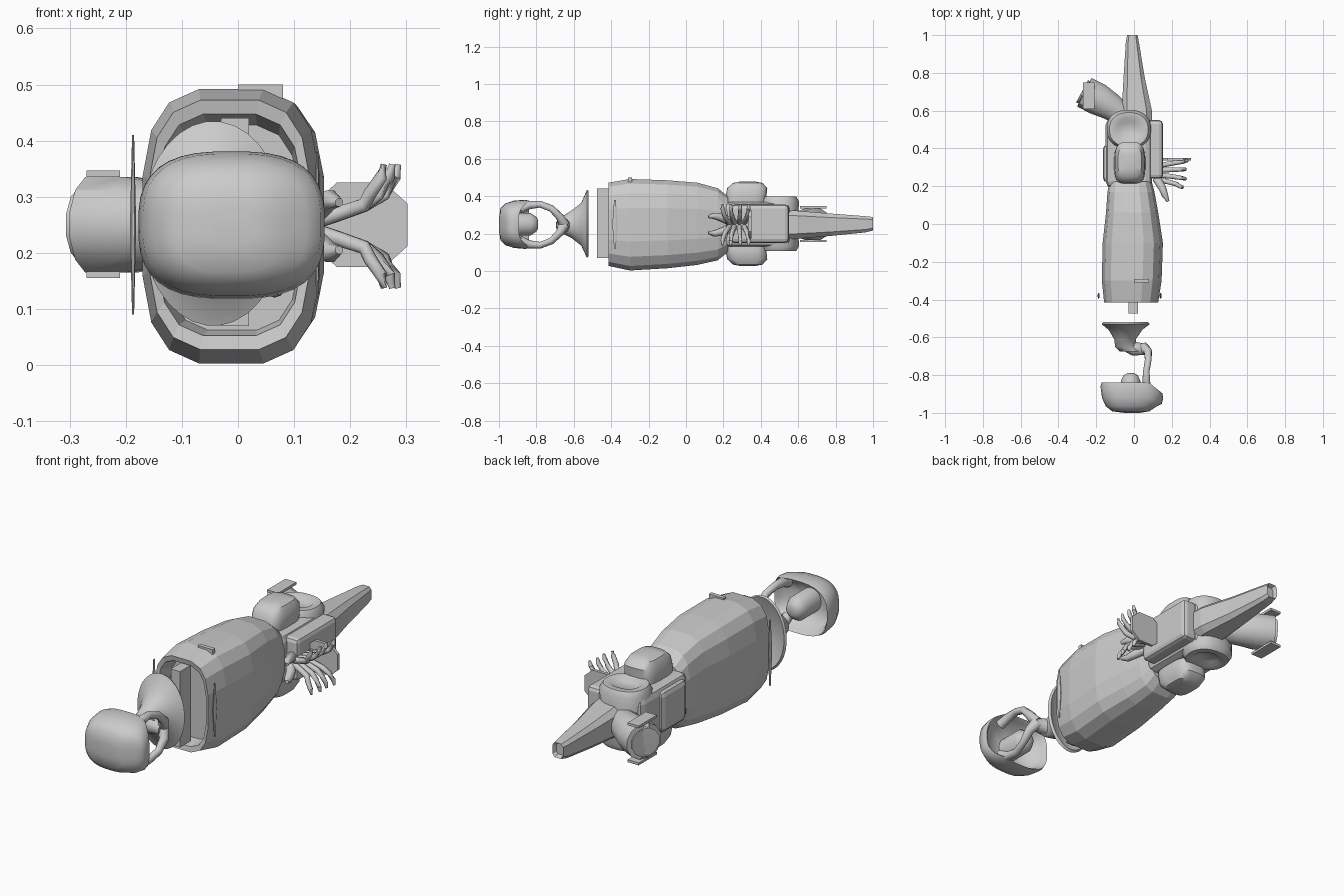
import bpy, bmesh, math
from mathutils import Vector

ZC = 0.25


def finish(bm, name, smooth=None):
    bmesh.ops.recalc_face_normals(bm, faces=bm.faces)
    me = bpy.data.meshes.new(name)
    bm.to_mesh(me)
    bm.free()
    ob = bpy.data.objects.new(name, me)
    bpy.context.collection.objects.link(ob)
    if smooth:
        bpy.ops.object.select_all(action='DESELECT')
        ob.select_set(True)
        bpy.context.view_layer.objects.active = ob
        bpy.ops.object.shade_smooth_by_angle(angle=math.radians(smooth))
    return ob


def rounded(n, power):
    """Unit superellipse outline."""
    out = []
    for i in range(n):
        a = 2 * math.pi * (i + 0.5) / n
        c, s = math.cos(a), math.sin(a)
        out.append((math.copysign(abs(c) ** (2 / power), c), math.copysign(abs(s) ** (2 / power), s)))
    return out


def skin(bm, rings, cap=True):
    rows = [[bm.verts.new(p) for p in r] for r in rings]
    n = len(rows[0])
    for a, b in zip(rows, rows[1:]):
        for i in range(n):
            bm.faces.new((a[i], a[(i + 1) % n], b[(i + 1) % n], b[i]))
    if cap:
        bm.faces.new(rows[0])
        bm.faces.new(rows[-1])


def loft_y(name, sections, n=16, power=3, smooth=None, cap=True):
    """Sections are (y, x min, x max, z min, z max)."""
    shape = rounded(n, power)
    bm = bmesh.new()
    skin(bm, [[((a + b) / 2 + u * (b - a) / 2, y, (c + d) / 2 + v * (d - c) / 2) for u, v in shape]
              for y, a, b, c, d in sections], cap)
    return finish(bm, name, smooth)


def loft_z(name, sections, n=24, power=2, smooth=40):
    """Sections are (z, x min, x max, y min, y max)."""
    shape = rounded(n, power)
    bm = bmesh.new()
    skin(bm, [[((a + b) / 2 + u * (b - a) / 2, (c + d) / 2 + v * (d - c) / 2, z) for u, v in shape]
              for z, a, b, c, d in sections])
    return finish(bm, name, smooth)


def tube(name, points, radii, n=10, smooth=50):
    pts = [Vector(p) for p in points]
    shape = rounded(n, 2)
    rings = []
    for i, p in enumerate(pts):
        t = (pts[min(i + 1, len(pts) - 1)] - pts[max(i - 1, 0)]).normalized()
        side = t.cross(Vector((0, 0, 1)) if abs(t.z) < 0.9 else Vector((0, 1, 0))).normalized()
        up = side.cross(t)
        rings.append([p + (side * u + up * v) * radii[i] for u, v in shape])
    bm = bmesh.new()
    skin(bm, rings)
    return finish(bm, name, smooth)


def box(name, lo, hi, bevel=0.0):
    bm = bmesh.new()
    bmesh.ops.create_cube(bm, size=1)
    for v in bm.verts:
        v.co = Vector([(l + h) / 2 + c * (h - l) for l, h, c in zip(lo, hi, v.co)])
    if bevel:
        bmesh.ops.bevel(bm, geom=bm.edges[:], offset=bevel, segments=2, affect='EDGES', profile=0.5)
    return finish(bm, name)


def flip(pts):
    return [(x, y, 2 * ZC - 0.005 - z) for x, y, z in pts]


# Faceted main shell with recessed mouth
loft_y("main_body", [
    (-0.34, -0.13, 0.11, 0.06, 0.43), (-0.41, -0.145, 0.115, 0.05, 0.45),
    (-0.415, -0.16, 0.13, 0.025, 0.475), (-0.30, -0.172, 0.148, 0.0, 0.495),
    (-0.10, -0.168, 0.155, 0.012, 0.488), (0.06, -0.15, 0.13, 0.03, 0.475),
    (0.17, -0.142, 0.11, 0.055, 0.445), (0.225, -0.13, 0.095, 0.10, 0.40)], 16, 3.2)
# Front strip and thin side strips
box("front_strip", (-0.03, -0.475, 0.07), (0.02, -0.39, 0.44))
for x, h in ((-0.187, 0.16), (0.141, 0.13)):
    loft_z("side_strip", [(ZC - h, x - 0.002, x + 0.002, -0.385, -0.375),
                          (ZC, x - 0.006, x + 0.006, -0.395, -0.365),
                          (ZC + h, x - 0.002, x + 0.002, -0.385, -0.375)], 8)
# Top flap
box("top_flap", (0.0, -0.31, 0.475), (0.08, -0.29, 0.50))

# Flared flange with hollow back
loft_y("flange", [
    (-0.56, -0.09, 0.0, 0.19, 0.31), (-0.52, -0.165, 0.075, 0.08, 0.43),
    (-0.53, -0.172, 0.084, 0.07, 0.435), (-0.56, -0.135, 0.045, 0.135, 0.365),
    (-0.61, -0.105, 0.01, 0.175, 0.325), (-0.65, -0.10, 0.01, 0.195, 0.30),
    (-0.675, -0.075, 0.04, 0.205, 0.29)], 32, 2, 50)
tube("stem", [(-0.05, -0.63, 0.245), (0.0, -0.66, 0.245), (0.06, -0.665, 0.245)], [0.04, 0.04, 0.03])

# Forked arms linking stem and bowl
arm = [(0.05, -0.655, 0.25), (0.075, -0.675, 0.29), (0.075, -0.72, 0.335),
       (0.065, -0.78, 0.357), (0.065, -0.84, 0.352), (0.075, -0.89, 0.33)]
for pts in (arm, flip(arm)):
    tube("fork_arm", pts, [0.03, 0.022, 0.018, 0.018, 0.022, 0.025])

# Bowl: curved shell, its rim slanting back on the right
bowl = loft_y("bowl", [
    (-1.0, -0.05, 0.03, 0.215, 0.285), (-0.992, -0.115, 0.08, 0.165, 0.335),
    (-0.965, -0.15, 0.122, 0.138, 0.362), (-0.92, -0.17, 0.148, 0.123, 0.377),
    (-0.86, -0.178, 0.155, 0.118, 0.381), (-0.84, -0.172, 0.15, 0.122, 0.377),
    (-0.86, -0.16, 0.138, 0.135, 0.365), (-0.92, -0.14, 0.12, 0.15, 0.35),
    (-0.945, -0.05, 0.04, 0.21, 0.29)], 36, 2.8, 60)
for v in bowl.data.vertices:
    if v.co.y > -0.95 and v.co.x > 0.08:
        v.co.y -= (v.co.x - 0.08) * 0.8 * min(1, (v.co.y + 0.95) / 0.05)
loft_y("bowl_knob", [(-0.95, -0.07, 0.035, 0.19, 0.31), (-0.83, -0.07, 0.035, 0.19, 0.31),
                     (-0.80, -0.055, 0.02, 0.21, 0.29), (-0.79, -0.035, 0.0, 0.23, 0.27)], 20, 2, 50)

# Rear core and knobs, mirrored above and below
box("rear_core", (-0.15, 0.19, 0.13), (0.095, 0.56, 0.37), 0.035)
for s in (1, -1):
    z = lambda h: ZC + 0.003 + s * h
    loft_z("grip_knob", [(z(0.08), -0.10, 0.05, 0.21, 0.43), (z(0.14), -0.105, 0.06, 0.21, 0.43),
                         (z(0.19), -0.10, 0.055, 0.22, 0.435), (z(0.218), -0.085, 0.04, 0.25, 0.41),
                         (z(0.226), -0.05, 0.01, 0.29, 0.37)], 24, 3.5)
    loft_z("rear_drum", [(z(0.01), -0.14, 0.085, 0.40, 0.60), (z(0.12), -0.145, 0.09, 0.40, 0.605),
                         (z(0.145), -0.13, 0.075, 0.41, 0.59), (z(0.145), -0.10, 0.045, 0.44, 0.56),
                         (z(0.13), -0.08, 0.025, 0.46, 0.54)], 24, 2.3)
box("side_pod", (0.07, 0.24, 0.15), (0.153, 0.55, 0.355), 0.02)
box("left_pod", (-0.165, 0.22, 0.15), (-0.09, 0.42, 0.35), 0.025)

# Tapered tail with recessed end
loft_y("tail", [(0.5, -0.07, 0.10, 0.165, 0.33), (0.6, -0.068, 0.098, 0.17, 0.325),
                (0.77, -0.058, 0.06, 0.185, 0.31), (0.96, -0.045, 0.028, 0.205, 0.295),
                (1.0, -0.038, 0.02, 0.215, 0.29), (0.98, -0.03, 0.012, 0.225, 0.28)], 8, 4)

# Angled side cup
tube("side_cup", [(-0.05, 0.57, 0.25), (-0.12, 0.62, 0.25), (-0.19, 0.66, 0.25), (-0.262, 0.697, 0.25),
                  (-0.275, 0.703, 0.25), (-0.23, 0.68, 0.25)],
     [0.06, 0.075, 0.088, 0.088, 0.07, 0.06], 12, 30)
for z in (0.155, 0.335):
    box("cup_flap", (-0.27, 0.61, z), (-0.21, 0.75, z + 0.012))

# Fingers in two mirrored groups, each a curved tapering tube
for i, (tipx, tipy, basey) in enumerate([(0.295, 0.335, 0.31), (0.285, 0.29, 0.285),
                                         (0.285, 0.24, 0.26), (0.27, 0.195, 0.235)]):
    dy = tipy - basey
    path = [(0.13, basey, 0.255), (0.18, basey + dy * 0.3, 0.27), (0.225, basey + dy * 0.6, 0.285),
            (tipx - 0.035, basey + dy * 0.8, 0.305), (tipx - 0.015, tipy, 0.335), (tipx - 0.01, tipy, 0.358)]
    for pts in (path, flip(path)):
        tube("finger", pts, [0.016, 0.014, 0.013, 0.012, 0.011, 0.006], 8)
thumb = [(0.12, 0.24, 0.265), (0.15, 0.19, 0.285), (0.165, 0.15, 0.295), (0.18, 0.12, 0.29)]
for pts in (thumb, flip(thumb)):
    tube("thumb", pts, [0.025, 0.022, 0.018, 0.008], 8)
loft_y("palm_plate", [(0.335, 0.13, 0.307, 0.17, 0.33), (0.35, 0.13, 0.307, 0.17, 0.33)], 8, 2.6)
